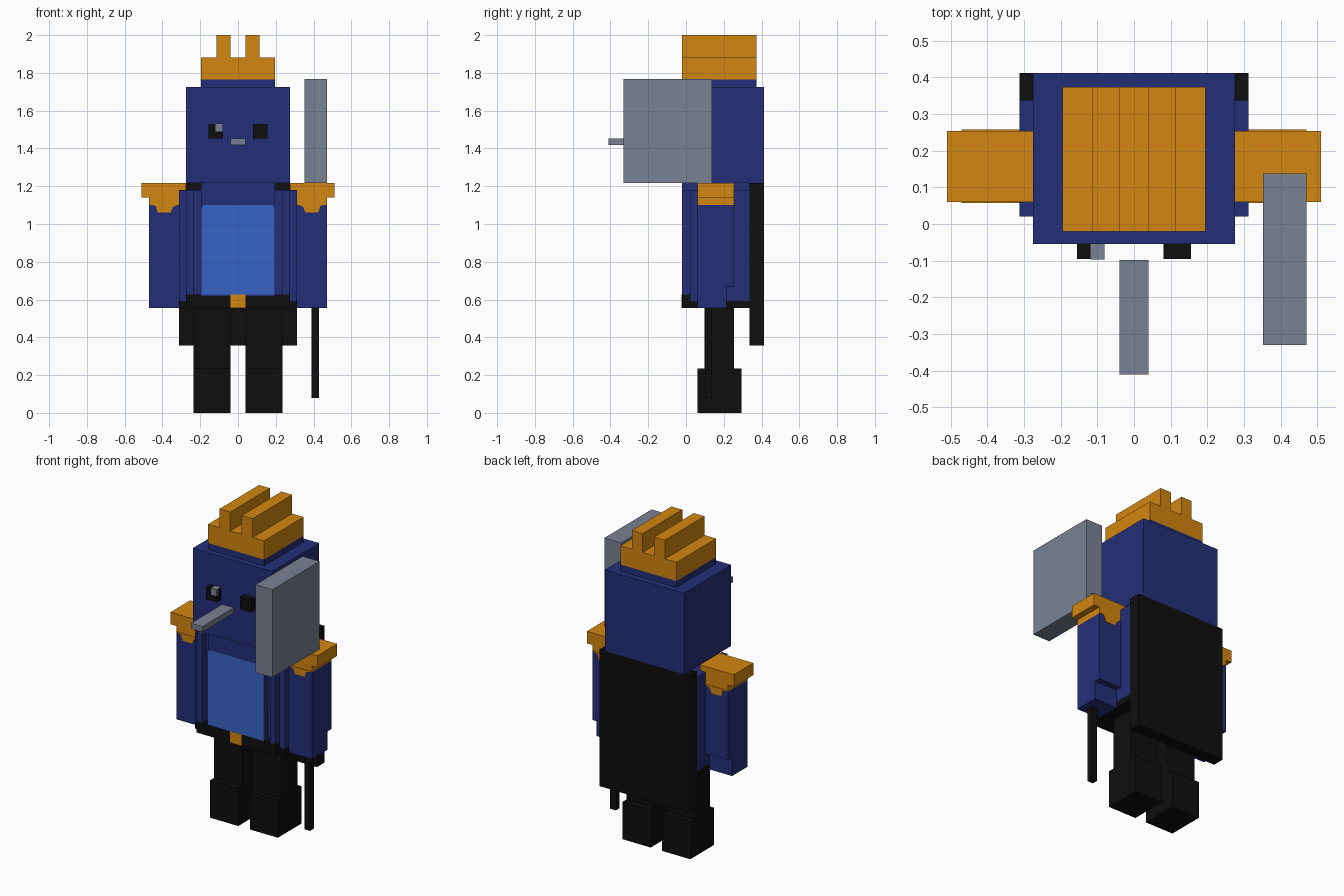
import bpy, bmesh

cube = bpy.data.objects.get("Cube")
if cube:
    bpy.data.objects.remove(cube, do_unlink=True)


def material(name, rgb):
    m = bpy.data.materials.new(name)
    m.use_nodes = True
    m.diffuse_color = (*rgb, 1)
    m.node_tree.nodes["Principled BSDF"].inputs["Base Color"].default_value = (*rgb, 1)
    return m


NAVY = material("navy", (0.018, 0.028, 0.19))
BLUE = material("bright blue", (0.04, 0.13, 0.57))
GOLD = material("gold", (0.65, 0.24, 0.005))
GREY = material("steel grey", (0.19, 0.22, 0.29))
BLACK = material("black", (0.0045, 0.0045, 0.0045))


def finish(bm, name, mat):
    bmesh.ops.recalc_face_normals(bm, faces=bm.faces)
    mesh = bpy.data.meshes.new(name)
    bm.to_mesh(mesh)
    bm.free()
    mesh.materials.append(mat)
    ob = bpy.data.objects.new(name, mesh)
    bpy.context.collection.objects.link(ob)
    return ob


def box(name, mat, xs, ys, zs):
    """Box from its x, y and z ranges."""
    bm = bmesh.new()
    bmesh.ops.create_cube(bm, size=1)
    for v in bm.verts:
        v.co = [(lo + hi) / 2 + c * (hi - lo)
                for c, (lo, hi) in zip(v.co, (xs, ys, zs))]
    return finish(bm, name, mat)


def prism(name, mat, outline, ys):
    """Extrude an x-z outline along y."""
    bm = bmesh.new()
    face = bm.faces.new([bm.verts.new((x, ys[0], z)) for x, z in outline])
    out = bmesh.ops.extrude_face_region(bm, geom=[face])["geom"]
    for v in out:
        if isinstance(v, bmesh.types.BMVert):
            v.co.y = ys[1]
    return finish(bm, name, mat)


def span(side, a, b):
    return tuple(sorted((side * a, side * b)))


# Head and crown
HAT_Y = (-0.02, 0.373)
box("head", NAVY, (-0.275, 0.275), (-0.055, 0.412), (1.216, 1.725))
box("crown_lining", NAVY, (-0.195, 0.195), HAT_Y, (1.725, 1.765))
prism("crown", GOLD, [(-0.195, 1.765), (0.195, 1.765), (0.195, 1.882), (0.115, 1.882),
                      (0.115, 2), (0.04, 2), (0.04, 1.882), (-0.04, 1.882), (-0.04, 2),
                      (-0.115, 2), (-0.115, 1.882), (-0.195, 1.882)], HAT_Y)

# Face
for side, label in ((1, "left"), (-1, "right")):
    box(label + "_eye", BLACK, span(side, 0.08, 0.156), (-0.095, -0.05), (1.452, 1.53))
box("eye_glint", GREY, (-0.119, -0.08), (-0.097, -0.055), (1.491, 1.531))
box("mouth_stick", GREY, (-0.04, 0.04), (-0.41, -0.098), (1.418, 1.452))

# Coat
box("torso", NAVY, (-0.312, 0.312), (0.02, 0.337), (0.592, 1.18))
box("neck", NAVY, (-0.195, 0.195), (-0.02, 0.337), (1.17, 1.216))
box("shirt", NAVY, (-0.195, 0.195), (-0.02, 0.03), (0.62, 1.18))
prism("shirt_panel", BLUE, [(-0.195, 0.627), (0.195, 0.627), (0.195, 1.085),
                            (0.18, 1.1), (-0.18, 1.1), (-0.195, 1.085)], (-0.022, -0.018))
box("coat_hem", BLACK, (-0.312, 0.312), (0.02, 0.337), (0.555, 0.592))
box("belt", BLACK, (-0.275, 0.275), (-0.02, 0.03), (0.555, 0.627))
box("buckle", GOLD, (-0.04, 0.04), (-0.023, -0.018), (0.555, 0.627))
box("cape", BLACK, (-0.312, 0.312), (0.337, 0.412), (0.358, 1.216))

# Paired parts
for side, label in ((1, "left"), (-1, "right")):
    box(label + "_lapel", NAVY, span(side, 0.235, 0.275), (-0.02, 0.03), (0.627, 1.18))
    arm_x = span(side, 0.312, 0.47)
    box(label + "_arm", NAVY, arm_x, (0.06, 0.254), (0.67, 1.1))
    box(label + "_hand", NAVY, arm_x, (0.06, 0.215), (0.555, 0.67))
    # Shoulder guard steps out over the arm, with a painted fringe below
    prism(label + "_shoulder_guard", GOLD,
          [(side * x, z) for x, z in ((0.275, 1.216), (0.51, 1.216), (0.51, 1.14), (0.47, 1.14),
                                      (0.47, 1.1), (0.312, 1.1), (0.312, 1.18), (0.275, 1.18))],
          (0.06, 0.254))
    for y in (0.06, 0.254):
        prism(label + "_fringe", GOLD,
              [(side * x, z) for x, z in ((0.312, 1.105), (0.47, 1.105), (0.435, 1.095),
                                          (0.425, 1.06), (0.357, 1.06), (0.345, 1.09))],
              (y - 0.003, y + 0.003))
    leg_x = span(side, 0.04, 0.235)
    box(label + "_leg", BLACK, leg_x, (0.098, 0.254), (0.235, 0.555))
    box(label + "_boot", BLACK, leg_x, (0.06, 0.293), (0, 0.235))

# Axe held in the left hand
box("axe_handle", BLACK, (0.39, 0.43), (0.1, 0.138), (0.08, 1.3))
box("axe_blade", GREY, (0.352, 0.47), (-0.33, 0.138), (1.217, 1.768))
